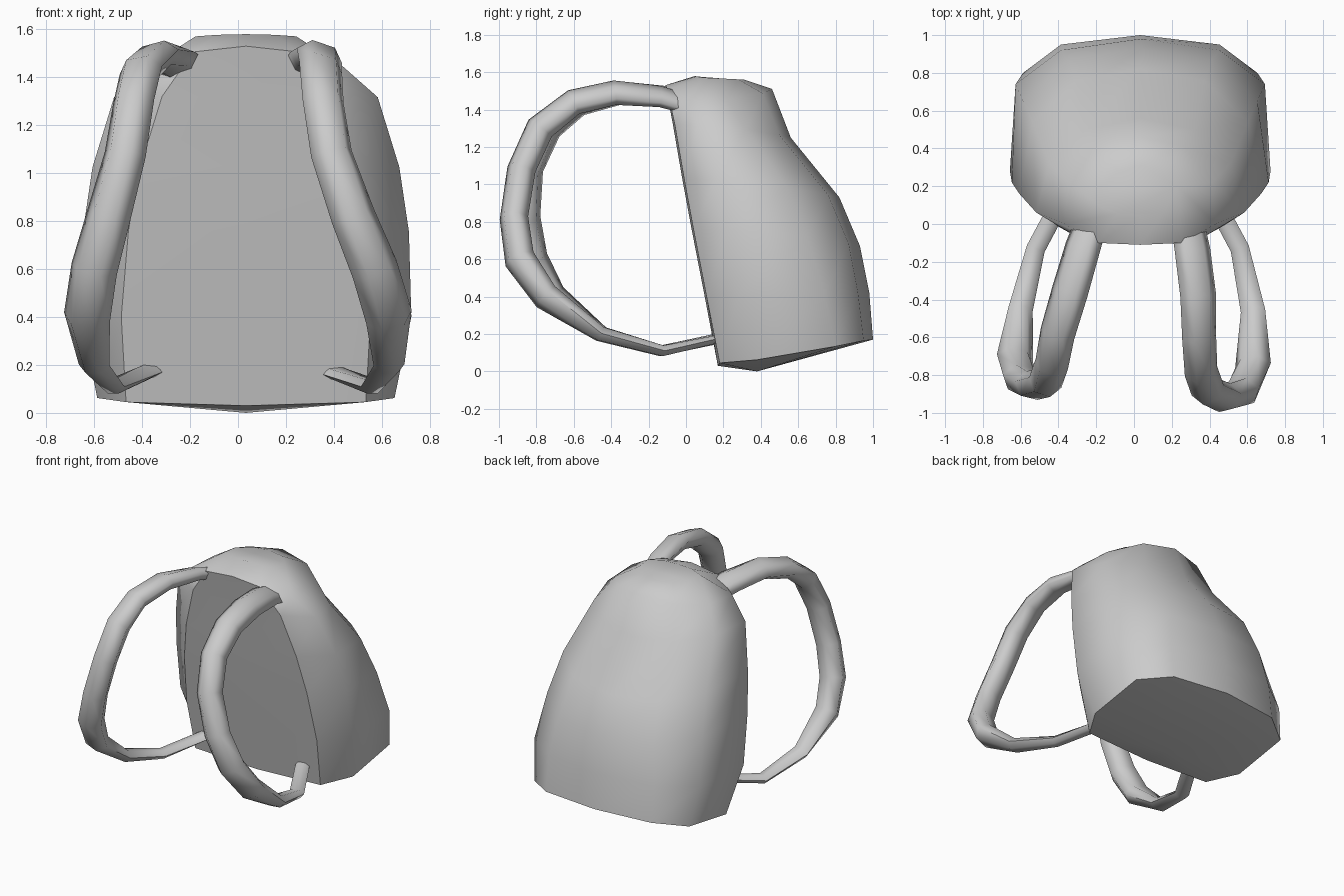
import bpy, bmesh
from mathutils import Vector
from math import cos, sin, tau

if "Cube" in bpy.data.objects:
    bpy.data.objects.remove(bpy.data.objects["Cube"], do_unlink=True)

grey = bpy.data.materials.new("light_grey")
grey.use_nodes = True
grey.diffuse_color = (0.6, 0.6, 0.6, 1)
grey.node_tree.nodes["Principled BSDF"].inputs["Base Color"].default_value = (0.6, 0.6, 0.6, 1)


def bridge(bm, rings):
    """Skin consecutive closed rings; returns rows of faces."""
    rows = []
    for a, b in zip(rings, rings[1:]):
        n = len(a)
        rows.append([bm.faces.new((a[i], a[(i + 1) % n], b[(i + 1) % n], b[i])) for i in range(n)])
    return rows


def finish(name, bm, sharp):
    bmesh.ops.recalc_face_normals(bm, faces=bm.faces)
    for f in bm.faces:
        f.smooth = True
    for e in sharp:
        e.smooth = False
    me = bpy.data.meshes.new(name)
    bm.to_mesh(me)
    bm.free()
    me.materials.append(grey)
    ob = bpy.data.objects.new(name, me)
    bpy.context.collection.objects.link(ob)


# --- Bag body: half sections lofted from base to crown ---
# droop of the sides, front z, back z, front y, then (half width, y) of
# panel edge, side front, side back, back corner, and last the back centre y
SECTIONS = [
    (-.06, 0.03, 0.17, 0.17, (0.50, 0.18), (0.62, 0.38), (0.62, 0.80), (0.42, 0.95), 1.00),
    (0, 0.40, 0.42, 0.10, (0.52, 0.11), (0.69, 0.28), (0.66, 0.74), (0.42, 0.92), 0.98),
    (0, 0.76, 0.67, 0.03, (0.49, 0.04), (0.68, 0.22), (0.62, 0.65), (0.38, 0.87), 0.93),
    (0, 1.03, 0.93, -0.02, (0.44, -0.01), (0.64, 0.16), (0.57, 0.54), (0.34, 0.76), 0.82),
    (0, 1.32, 1.25, -0.07, (0.35, -0.06), (0.55, 0.06), (0.48, 0.32), (0.29, 0.50), 0.56),
    (.5, 1.53, 1.51, -0.11, (0.22, -0.10), (0.40, 0.00), (0.38, 0.22), (0.23, 0.41), 0.46),
    (.2, 1.58, 1.56, 0.05, (0.12, 0.055), (0.21, 0.09), (0.20, 0.20), (0.12, 0.28), 0.31),
]
CX = 0.033
bm = bmesh.new()
rings = []
for droop, zf, zb, yf, *side, yb in SECTIONS:
    outline = [(0, yf)] + side + [(0, yb)] + [(-x, y) for x, y in reversed(side)]
    rings.append([bm.verts.new((CX + x, y, zf - droop * x * x + (zb - zf) * ((y - yf) / (yb - yf)) ** 2))
                  for x, y in outline])
rows = bridge(bm, rings)
bm.faces.new(rings[-1])
# slightly bulging base, fanned round its lowest point
low = bm.verts.new((CX, 0.38, 0.0))
n = len(rings[0])
for i in range(n):
    bm.faces.new((rings[0][i], low, rings[0][(i + 1) % n]))
# crisp border round the base and the flat back panel
sharp = {bm.edges.get((rings[0][i], rings[0][(i + 1) % n])) for i in range(n)}
panel = {row[i] for row in rows[:-1] for i in (0, n - 1)}
for f in panel:
    for e in f.edges:
        if sum(g in panel for g in e.link_faces) == 1:
            sharp.add(e)
finish("bag_body", bm, sharp)


# --- Shoulder straps: tapered six-sided band swept along a loop ---
HALF_WIDTH = [.095, .10, .10, .095, .09, .09, .095, .10, .10, .065, .05, .05]
HALF_THICK = [.04, .045, .055, .06, .07, .07, .07, .075, .065, .04, .03, .022]
ROLL = [.35, .35, .35, .35, .3, .25, .25, .3, .3, .1, 0, 0]


def strap(name, side, path):
    pts = [Vector(p) for p in path]
    bm = bmesh.new()
    rings = []
    for i, p in enumerate(pts):
        t = (pts[min(i + 1, len(pts) - 1)] - pts[max(i - 1, 0)]).normalized()
        out = p - Vector((p.x, -0.15, 0.85))
        n = (out - t * out.dot(t)).normalized()
        b = t.cross(n)
        # roll the band so its outer edge tucks inwards
        c, s = cos(ROLL[i]), side * sin(ROLL[i])
        b, n = b * c + n * s, n * c - b * s
        rings.append([bm.verts.new(p + b * HALF_WIDTH[i] * cos(tau * k / 6)
                                   + n * HALF_THICK[i] * sin(tau * k / 6) * 1.1) for k in range(6)])
    bridge(bm, rings)
    ends = [bm.faces.new(rings[0]), bm.faces.new(rings[-1])]
    sharp = {e for f in ends for e in f.edges}
    # side creases of the thin lower webbing
    for a, c in zip(rings[8:], rings[9:]):
        sharp |= {bm.edges.get((a[k], c[k])) for k in (0, 3)}
    finish(name, bm, sharp)


strap("right_strap", -1, [
    (-.23, .00, 1.44), (-.27, -.12, 1.47), (-.34, -.36, 1.49), (-.405, -.58, 1.43),
    (-.435, -.74, 1.30), (-.47, -.84, 1.08), (-.54, -.855, .82), (-.60, -.82, .60),
    (-.63, -.71, .40), (-.60, -.45, .20), (-.52, -.13, .11), (-.36, .17, .18)])
strap("left_strap", 1, [
    (.285, .00, 1.43), (.31, -.14, 1.47), (.34, -.38, 1.49), (.345, -.60, 1.44),
    (.355, -.78, 1.30), (.39, -.88, 1.08), (.48, -.92, .82), (.57, -.89, .60),
    (.63, -.75, .40), (.63, -.46, .20), (.56, -.13, .11), (.40, .17, .17)])
